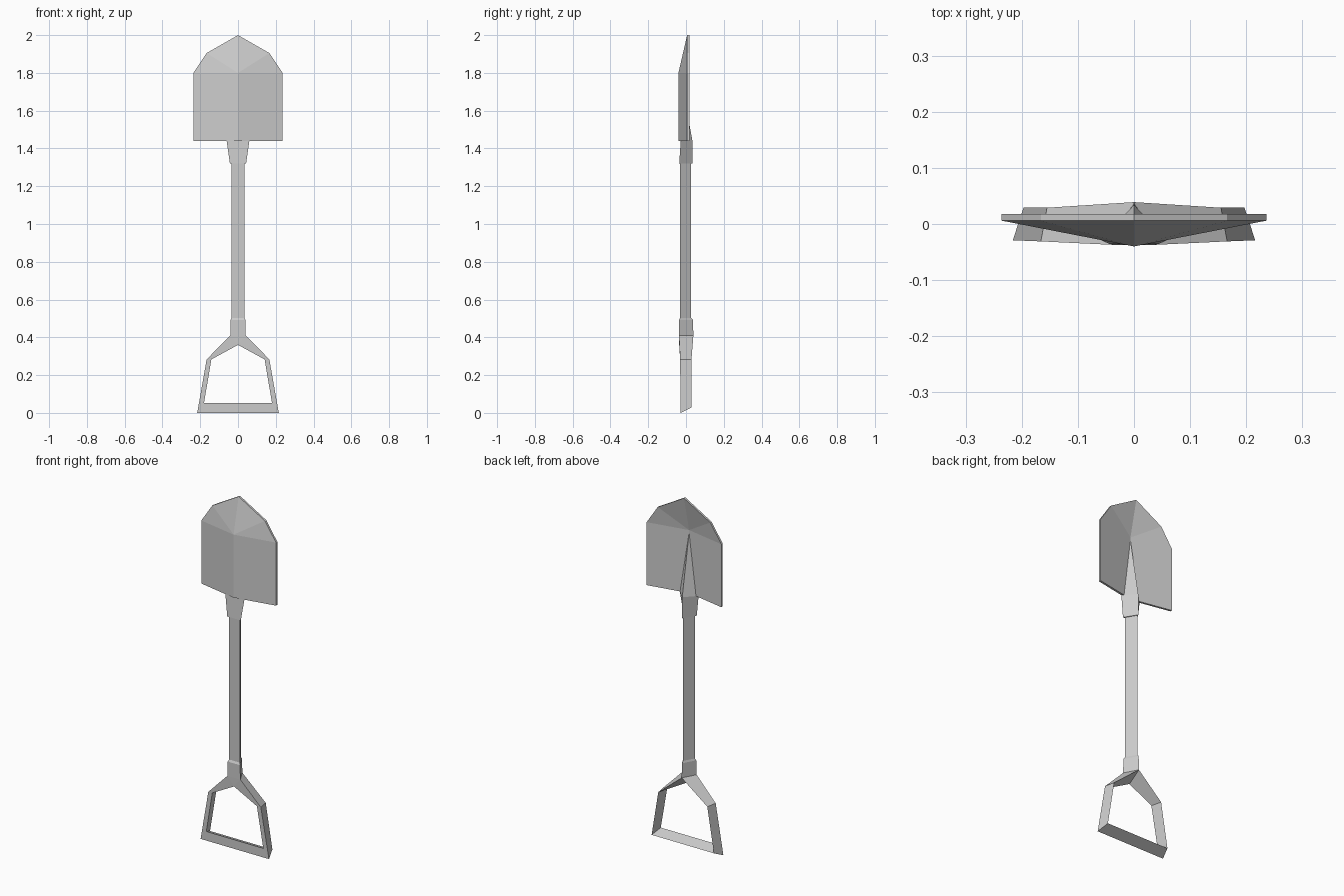
import bpy
import bmesh

cube = bpy.data.objects.get("Cube")
if cube:
    bpy.data.objects.remove(cube, do_unlink=True)

steel = bpy.data.materials.new("light_grey")
steel.use_nodes = True
GREY = (0.6, 0.6, 0.6, 1)
steel.diffuse_color = GREY
steel.node_tree.nodes["Principled BSDF"].inputs["Base Color"].default_value = GREY


def finish(name, bm):
    """Turn a bmesh into a flat-shaded object."""
    bmesh.ops.recalc_face_normals(bm, faces=bm.faces[:])
    mesh = bpy.data.meshes.new(name)
    bm.to_mesh(mesh)
    bm.free()
    mesh.materials.append(steel)
    obj = bpy.data.objects.new(name, mesh)
    bpy.context.collection.objects.link(obj)


def mirror_x(bm):
    """Complete a half model across x = 0."""
    bmesh.ops.mirror(bm, geom=bm.verts[:] + bm.edges[:] + bm.faces[:],
                     axis='X', merge_dist=0.0005)


def bridge(bm, a, b):
    n = len(a)
    for i in range(n):
        j = (i + 1) % n
        bm.faces.new((a[i], a[j], b[j], b[i]))


def triangular_bar(name, sections, tip=None):
    """Loft triangles (z, half width, front y, back ridge y), optionally to a point."""
    bm = bmesh.new()
    rings = [[bm.verts.new(p) for p in ((-w, f, z), (w, f, z), (0, b, z))]
             for z, w, f, b in sections]
    bm.faces.new(rings[0])
    for a, b in zip(rings, rings[1:]):
        bridge(bm, a, b)
    if tip:
        end = bm.verts.new(tip)
        for i in range(3):
            bm.faces.new((rings[-1][i], rings[-1][(i + 1) % 3], end))
    else:
        bm.faces.new(rings[-1])
    finish(name, bm)


# Shaft, the collar above the handle, and the socket with its tapering back spine
triangular_bar("shaft", [(0.46, 0.034, -0.031, 0.027), (1.36, 0.034, -0.031, 0.027)])
triangular_bar("collar", [(0.41, 0.041, -0.037, 0.039), (0.492, 0.039, -0.037, 0.037),
                          (0.503, 0.034, -0.031, 0.027)])
triangular_bar("socket_and_spine", [(1.32, 0.043, -0.036, 0.034), (1.44, 0.06, -0.028, 0.034)],
               tip=(0, -0.028, 1.785))

# Blade: folded sheet fanned around its deepest point
EDGE, DEEP, THICK = 0.006, -0.04, 0.012
bm = bmesh.new()
centre = bm.verts.new((0, DEEP, 1.8))
bottom = bm.verts.new((0, DEEP, 1.44))
tip, shoulder, side, corner = [bm.verts.new((x, EDGE, z)) for x, z in
                               ((0, 2.0), (0.166, 1.905), (0.236, 1.8), (0.236, 1.44))]
bm.faces.new((centre, shoulder, tip))
bm.faces.new((centre, side, shoulder))
bm.faces.new((centre, bottom, corner, side))
mirror_x(bm)
bmesh.ops.recalc_face_normals(bm, faces=bm.faces[:])
sheet = bmesh.ops.extrude_face_region(bm, geom=bm.faces[:], use_keep_orig=True)
bmesh.ops.translate(bm, vec=(0, THICK, 0),
                    verts=[v for v in sheet["geom"] if isinstance(v, bmesh.types.BMVert)])
finish("blade", bm)

# Handle: triangular sections (outer front, inner front, back ridge) down one side
bm = bmesh.new()
half = [
    ((0.041, -0.037, 0.41), (0, -0.036, 0.36), (0, 0.039, 0.41)),
    ((0.166, -0.031, 0.283), (0.141, -0.031, 0.283), (0.155, 0.029, 0.283)),
    ((0.216, -0.029, 0), (0.18, -0.029, 0.052), (0.197, 0.029, 0.028)),
    ((0, -0.029, 0), (0, -0.029, 0.052), (0, 0.029, 0.028)),
]
rings = [[bm.verts.new(p) for p in section] for section in half]
for a, b in zip(rings, rings[1:]):
    bridge(bm, a, b)
# Fork where the two arms meet the collar
neck = bm.verts.new((0, -0.037, 0.41))
outer, inner, ridge = rings[0]
bm.faces.new((neck, outer, inner))
bm.faces.new((neck, ridge, outer))
mirror_x(bm)
finish("handle", bm)
